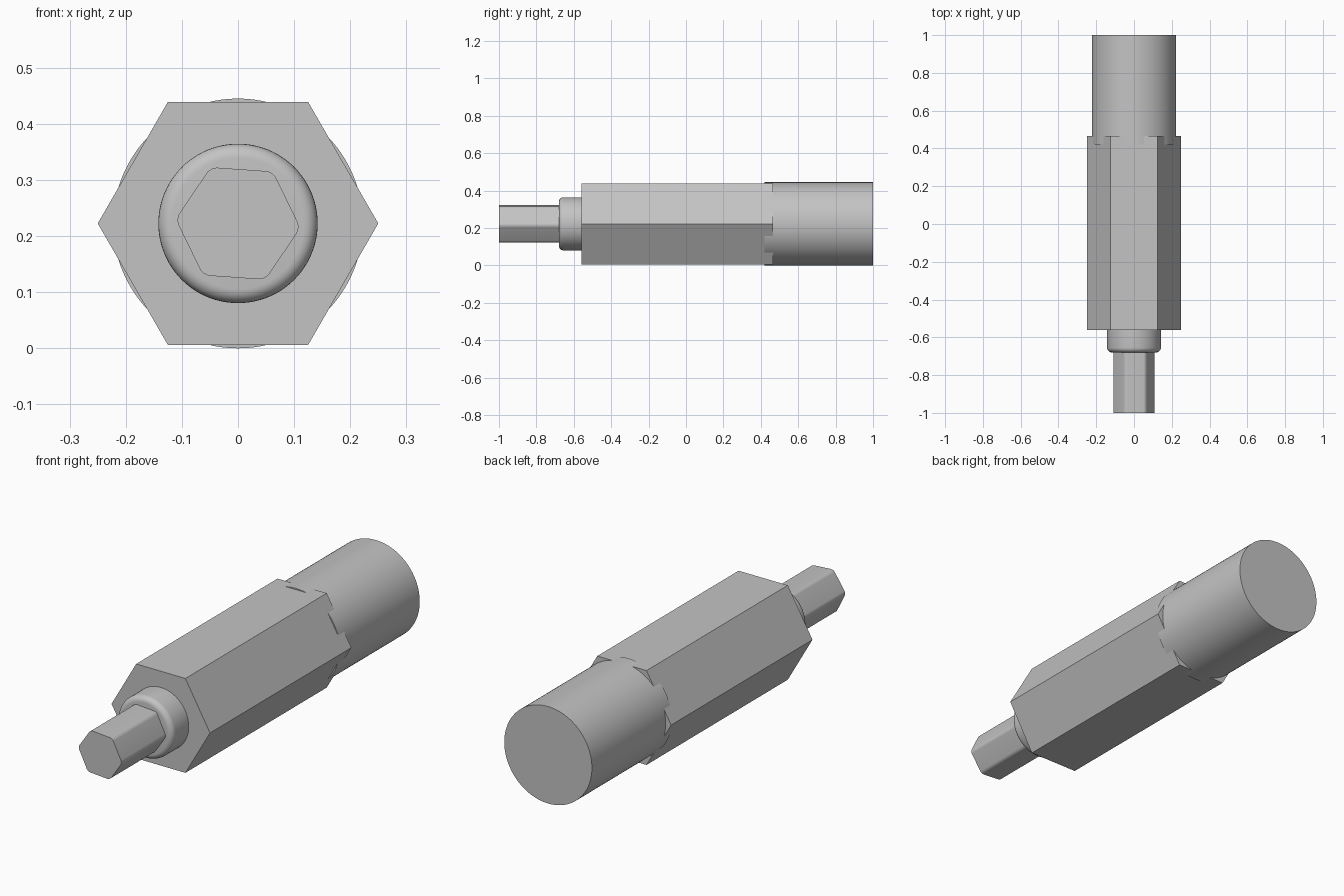
import bpy, bmesh, math
from mathutils import Matrix

cube = bpy.data.objects.get("Cube")
if cube:
    bpy.data.objects.remove(cube, do_unlink=True)

AXIS_Z = 0.2225  # height of the shaft axis

grey = bpy.data.materials.new("plain grey")
grey.use_nodes = True
colour = (0.55, 0.55, 0.55, 1)
grey.diffuse_color = colour
grey.node_tree.nodes["Principled BSDF"].inputs["Base Color"].default_value = colour


def prism(name, radius, y0, y1, sides, turn=0, round_sides=0, round_front=0):
    """Bar along y with a regular cross-section and optional rounded edges."""
    bm = bmesh.new()
    bmesh.ops.create_cone(bm, cap_ends=True, segments=sides, radius1=radius,
                          radius2=radius, depth=y1 - y0)
    # First corner on +x, then lay the bar along y
    first = min(bm.verts, key=lambda v: abs(math.atan2(v.co.y, v.co.x)))
    start = math.atan2(first.co.y, first.co.x)
    bmesh.ops.transform(
        bm, verts=bm.verts,
        matrix=Matrix.Translation((0, (y0 + y1) / 2, AXIS_Z))
        @ Matrix.Rotation(math.pi / 2, 4, "X")
        @ Matrix.Rotation(math.radians(turn) - start, 4, "Z"))

    def along(e):
        return abs(e.verts[0].co.y - e.verts[1].co.y) > 0.01

    def front(e):
        return all(v.co.y < y0 + 1e-4 for v in e.verts)

    for amount, rule in ((round_sides, along), (round_front, front)):
        if amount:
            bmesh.ops.bevel(bm, geom=[e for e in bm.edges if rule(e)],
                            offset=amount, segments=6, profile=0.5,
                            affect="EDGES")
    bmesh.ops.recalc_face_normals(bm, faces=bm.faces)
    mesh = bpy.data.meshes.new(name)
    bm.to_mesh(mesh)
    bm.free()
    mesh.materials.append(grey)
    obj = bpy.data.objects.new(name, mesh)
    bpy.context.collection.objects.link(obj)
    bpy.ops.object.select_all(action="DESELECT")
    obj.select_set(True)
    bpy.context.view_layer.objects.active = obj
    bpy.ops.object.shade_smooth_by_angle(angle=math.radians(25))
    return obj


# Hexagonal body and the round shank that overlaps its rear end
prism("hex_body", 0.25, -0.56, 0.465, 6)
prism("rear_shank", 0.2225, 0.42, 1, 128)

# Rounded collar and the slightly turned hexagonal drive tip
prism("front_collar", 0.142, -0.68, -0.55, 96, round_front=0.025)
prism("drive_tip", 0.1115, -1, -0.66, 6, turn=-4, round_sides=0.0125)
